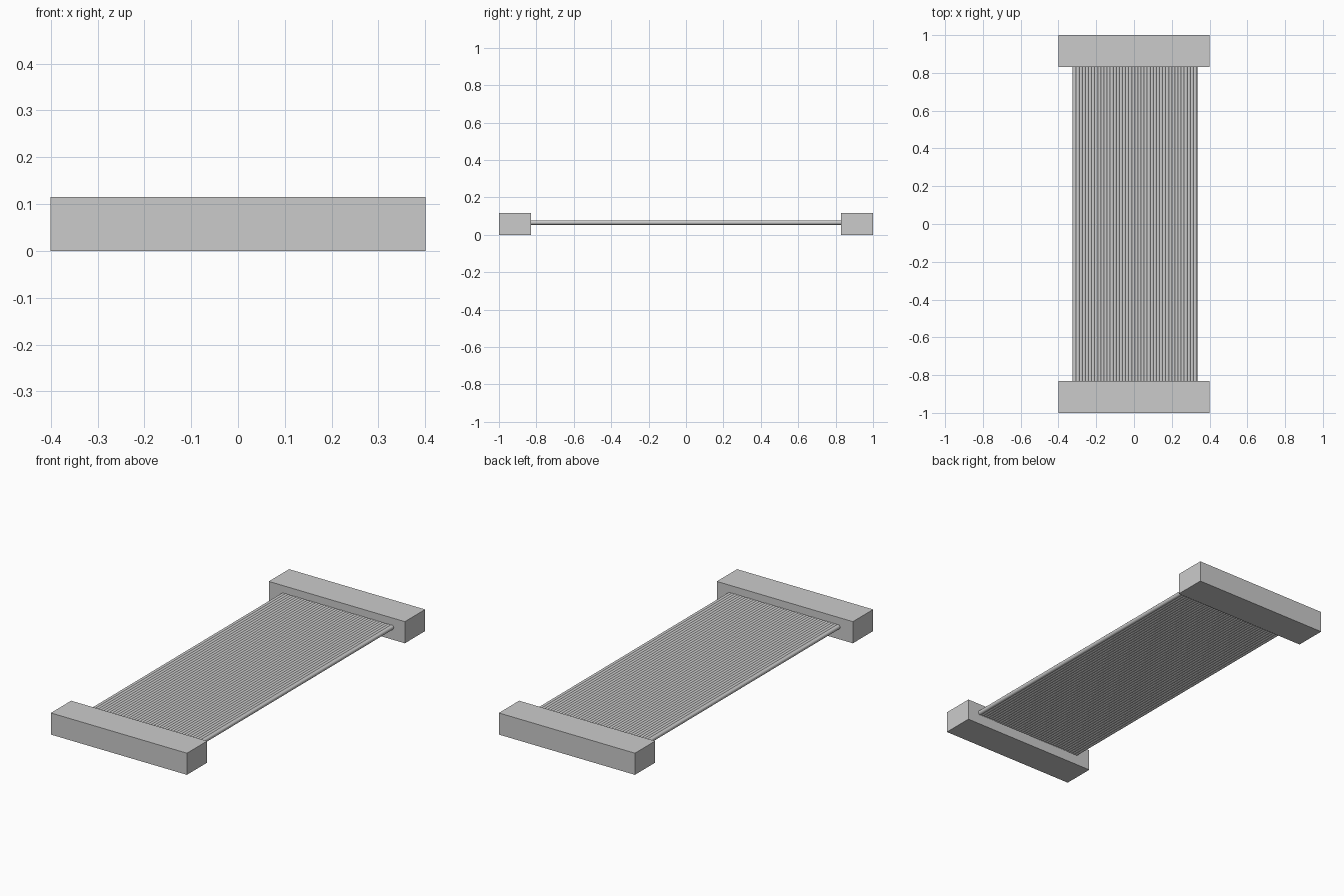
import bpy
import math

cube = bpy.data.objects.get("Cube")
if cube:
    bpy.data.objects.remove(cube, do_unlink=True)

WIDTH, DEPTH, HEIGHT = 0.8, 0.17, 0.115
WIRES = 40
RADIUS = 0.012
FIRST_X, LAST_X = -0.314, 0.323
WIRE_Z = 0.065


def connector(name, side):
    bpy.ops.mesh.primitive_cube_add(
        size=1, location=(0, side * (1 - DEPTH / 2), HEIGHT / 2))
    obj = bpy.context.object
    obj.name = name
    obj.scale = (WIDTH, DEPTH, HEIGHT)
    bpy.ops.object.transform_apply(location=False, rotation=False, scale=True)


# Block connectors at both ends
connector("front_connector", -1)
connector("back_connector", 1)

# One wire, run slightly into each connector
bpy.ops.mesh.primitive_cylinder_add(
    vertices=12, radius=RADIUS, depth=2 - 2 * DEPTH + 0.02,
    location=(FIRST_X, 0, WIRE_Z), rotation=(math.pi / 2, 0, 0))
ribbon = bpy.context.object
ribbon.name = "ribbon_wires"
bpy.ops.object.transform_apply(location=False, rotation=True, scale=True)
bpy.ops.object.shade_smooth_by_angle(angle=math.radians(40))

# Row of overlapping wires forming the flat ribbon
array = ribbon.modifiers.new("wire_row", "ARRAY")
array.count = WIRES
array.use_relative_offset = False
array.use_constant_offset = True
array.constant_offset_displace = ((LAST_X - FIRST_X) / (WIRES - 1), 0, 0)
